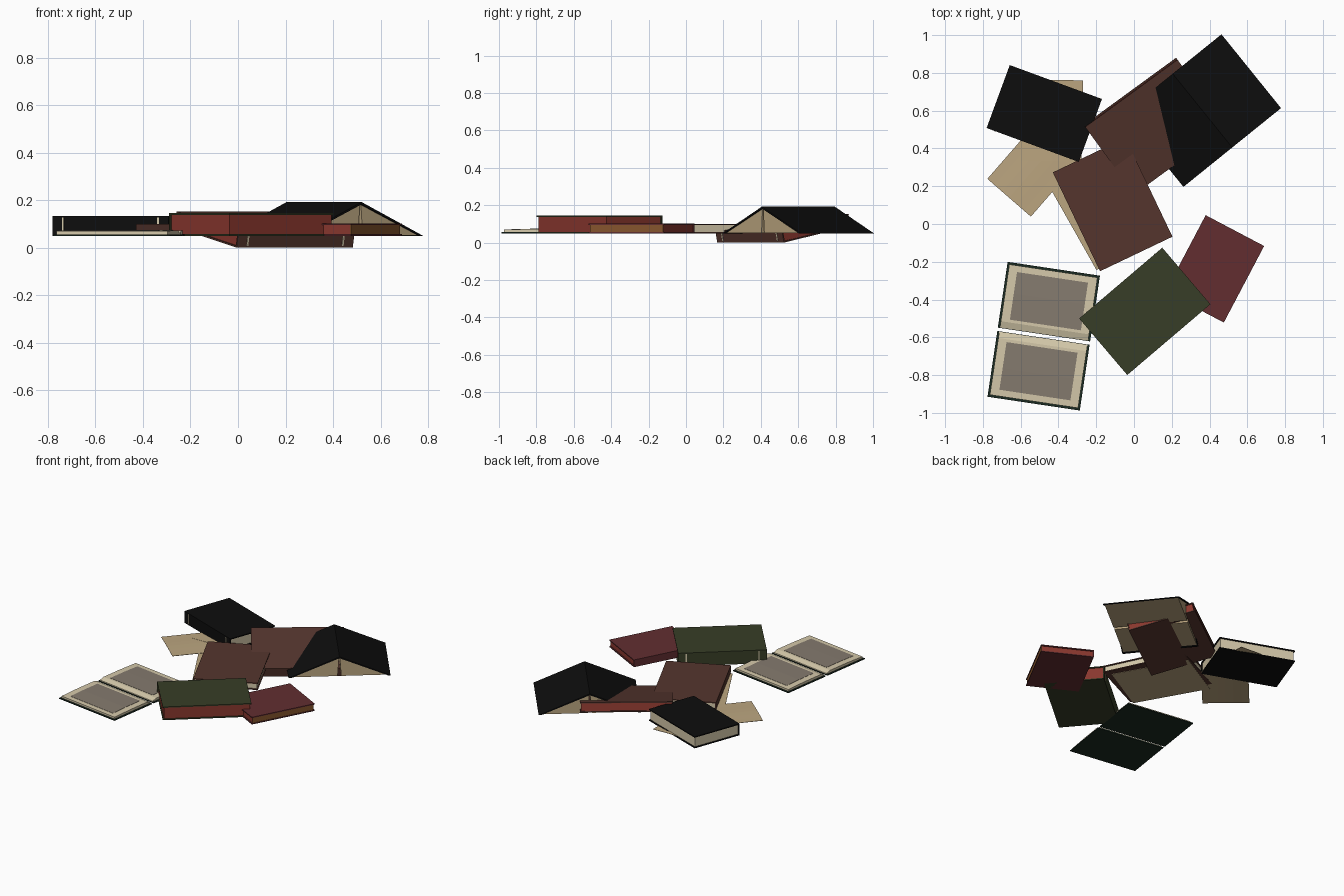
import bpy, bmesh
from math import radians, cos, sin, pi
from mathutils import Matrix, Vector

if "Cube" in bpy.data.objects:
    bpy.data.objects.remove(bpy.data.objects["Cube"])

def mat(name, c):
    m = bpy.data.materials.new(name)
    m.diffuse_color = (*c, 1)
    m.use_nodes = True
    m.node_tree.nodes["Principled BSDF"].inputs["Base Color"].default_value = m.diffuse_color
    return m

BLACK = mat("black cloth", (.004, .004, .004))
BROWN = mat("brown leather", (.091, .036, .027))
GREEN = mat("green cloth", (.038, .047, .020))
BURG = mat("burgundy cloth", (.122, .027, .030))
DARKG = mat("dark green board", (.010, .023, .015))
TAN = mat("tan paper", (.50, .38, .215))
CREAM = mat("cream paper", (.66, .58, .40))
GREY = mat("grey picture", (.235, .197, .158))
RED = mat("red page edge", (.25, .038, .027))
OCHRE = mat("ochre page edge", (.25, .095, .027))
F = 0.05  # floor level the books lie on

def extrude(name, prof, x0, x1, m, frame):
    """Extrude a (y, z) profile along local x."""
    bm = bmesh.new()
    a = [bm.verts.new((x0, y, z)) for y, z in prof]
    b = [bm.verts.new((x1, y, z)) for y, z in prof]
    n = len(prof)
    bm.faces.new(a)
    bm.faces.new(b[::-1])
    for i in range(n):
        bm.faces.new((a[i], b[i], b[(i + 1) % n], a[(i + 1) % n]))
    bmesh.ops.recalc_face_normals(bm, faces=bm.faces)
    me = bpy.data.meshes.new(name)
    bm.to_mesh(me)
    bm.free()
    me.materials.append(m)
    ob = bpy.data.objects.new(name, me)
    ob.matrix_world = frame
    bpy.context.collection.objects.link(ob)
    return ob

def box(name, x0, x1, y0, y1, z0, z1, m, frame):
    return extrude(name, [(y0, z0), (y1, z0), (y1, z1), (y0, z1)], x0, x1, m, frame)

def frame_at(x, y, z, ang, tilt=0):
    return (Matrix.Translation((x, y, z)) @ Matrix.Rotation(radians(ang), 4, 'Z')
            @ Matrix.Rotation(radians(tilt), 4, 'X'))

def book(name, centre, ang, L, W, T, cover, pages, fore=None, z=F, tilt=0, bands=True):
    """Closed book: spine on local -y, boards, page block and spine bands."""
    t = .007
    a = radians(ang)
    fr = frame_at(centre[0] + sin(a) * W / 2, centre[1] - cos(a) * W / 2, z, ang, tilt)
    h = L / 2
    box(name + "_bottom_board", -h, h, 0, W, 0, t, cover, fr)
    box(name + "_top_board", -h, h, 0, W, T - t, T, cover, fr)
    box(name + "_spine", -h, h, 0, t, t, T - t, cover, fr)
    box(name + "_pages", -h + .008, h - .008, t, W - .008, t, T - t, pages, fr)
    if fore:
        box(name + "_fore_edge", -h + .008, h - .008, W - .008, W - .004, t, T - t, fore, fr)
    if bands:
        for s in (-1, 1):
            box(name + "_spine_band", s * h * .82 - .004, s * h * .82 + .004,
                -.002, 0, .008, T - .006, CREAM, fr)

# Closed books
book("black_book", (-.475, .585), -20.2, .52, .355, .083, BLACK, CREAM)
book("green_book", (.057, -.4625), -139.6, .578, .393, .095, GREEN, RED)
book("burgundy_book", (.4275, -.2375), -117.8, .458, .35, .052, BURG, RED, fore=OCHRE, bands=False)
book("brown_book", (-.113, .103), -64.5, .58, .425, .05, BROWN, CREAM, bands=False)
book("tilted_brown_book", (.106, .527), 36.1, .605, .45, .066, BROWN, RED, z=0, tilt=11.2)

# Book standing face down like a tent
tent = frame_at(.52, .405, 0, 128.9)
for s in (-1, 1):
    extrude("tent_cover", [(0, .182), (s * .315, F), (s * .332, F), (0, .192)], 0, .502, BLACK, tent)
    extrude("tent_pages", [(s * .003, .18), (s * .31, F + .002), (s * .012, F + .002)],
            .008, .494, TAN, tent)

# Open book lying flat with a picture on each page
opened = frame_at(-.478, -.594, F, -8.5)
for s in (-1, 1):
    box("open_book_board", -.247, .247, s * .009, s * .361, 0, .006, DARKG, opened)
    extrude("open_book_pages", [(s * .011, .006), (s * .011, .012), (s * .045, .023),
            (s * .20, .023), (s * .349, .019), (s * .349, .006)], -.236, .236, CREAM, opened)
    extrude("open_book_picture", [(s * .06, .022), (s * .06, .0245), (s * .20, .0245),
            (s * .315, .0215), (s * .315, .019)], -.19, .19, GREY, opened)

# Loose sheets, gently curled
def sheet(name, x, y, ang, L, W, z, curl):
    n = 6
    ys = [-W / 2 + W * i / n for i in range(n + 1)]
    top = [(v, .002 + curl * (1 - cos(2 * pi * i / n)) / 2) for i, v in enumerate(ys)]
    prof = top + [(v, h - .002) for v, h in reversed(top)]
    extrude(name, prof, -L / 2, L / 2, TAN, frame_at(x, y, z, ang))

sheet("loose_sheet_left", -.53, .29, 49, .40, .305, F, .003)
sheet("loose_sheet_back", -.434, .548, 89, .43, .32, F + .002, .004)
sheet("loose_sheet_middle", -.155, .085, -60.5, .53, .40, F - .002, 0)
